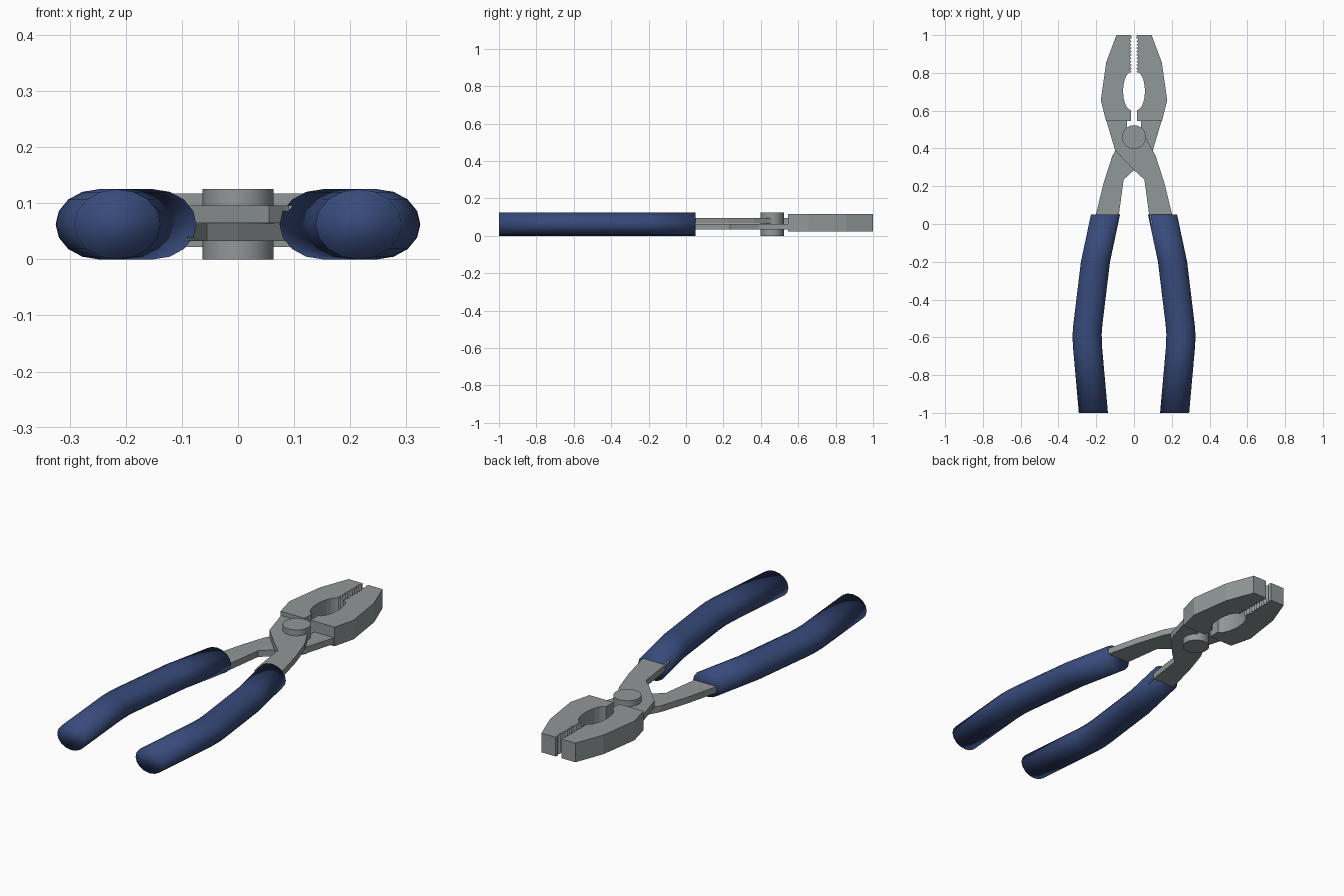
import bpy, bmesh, math
from mathutils import Vector

if "Cube" in bpy.data.objects:
    bpy.data.objects.remove(bpy.data.objects["Cube"])

def material(name, rgb):
    m = bpy.data.materials.new(name)
    m.diffuse_color = (*rgb, 1)
    m.use_nodes = True
    m.node_tree.nodes["Principled BSDF"].inputs["Base Color"].default_value = m.diffuse_color
    return m

STEEL = material("steel grey", (0.285, 0.31, 0.315))
GRIP = material("navy grip", (0.038, 0.068, 0.195))

def finish(name, bm, mat, smooth=False):
    bmesh.ops.recalc_face_normals(bm, faces=bm.faces)
    for f in bm.faces:
        f.smooth = smooth
    me = bpy.data.meshes.new(name)
    bm.to_mesh(me)
    bm.free()
    me.materials.append(mat)
    ob = bpy.data.objects.new(name, me)
    bpy.context.collection.objects.link(ob)
    return ob

def plate(name, outline, z0, z1, side):
    """Extrude an outline in the ground plane; side -1 mirrors it in x."""
    bm = bmesh.new()
    face = bm.faces.new([bm.verts.new((side * x, y, z0)) for x, y in outline])
    up = bmesh.ops.extrude_face_region(bm, geom=[face])["geom"]
    bmesh.ops.translate(bm, vec=(0, 0, z1 - z0),
                        verts=[v for v in up if isinstance(v, bmesh.types.BMVert)])
    bmesh.ops.triangulate(bm, faces=[f for f in bm.faces if len(f.verts) > 4])
    return finish(name, bm, STEEL)

def grip(name, path, rx, rz, side, n=16):
    """Oval tube along a path in the ground plane."""
    bm = bmesh.new()
    rings = []
    for x, y in path:
        ring = []
        for k in range(n):
            a = 2 * math.pi * k / n
            ring.append(bm.verts.new((side * (x + rx * math.cos(a)), y,
                                      rz + rz * math.sin(a))))
        rings.append(ring)
    for a, b in zip(rings, rings[1:]):
        for k in range(n):
            j = (k + 1) % n
            bm.faces.new((a[k], a[j], b[j], b[k]))
    bm.faces.new(rings[0])
    bm.faces.new(rings[-1])
    return finish(name, bm, GRIP, True)

# Jaw outline: outer side, pipe hole, then teeth up to the tip
jaw = [(0.016, 1.0), (0.093, 1.0), (0.147, 0.857), (0.176, 0.655), (0.148, 0.545),
       (0.016, 0.545), (0.016, 0.603)]
for k in range(1, 10):
    a = math.pi * k / 10
    jaw.append((0.014 + 0.044 * math.sin(a), 0.704 - 0.101 * math.cos(a)))
teeth, y0, y1 = 10, 0.805, 0.985
step = (y1 - y0) / teeth
for k in range(teeth):
    jaw += [(0.012, y0 + k * step), (0.023, y0 + (k + 0.5) * step)]
jaw.append((0.012, y1))

# Arm outline: from the left jaw, across the pivot, into the right grip
arm = [(-0.147, 0.55), (-0.10, 0.39), (0.0, 0.285), (0.055, 0.235), (0.08, 0.05),
       (0.09, 0.0), (0.20, 0.0), (0.202, 0.05), (0.16, 0.22), (0.115, 0.36),
       (0.055, 0.47), (0.03, 0.505), (-0.038, 0.51), (-0.038, 0.55)]

grip_path = [(0.151, 0.05), (0.204, -0.2), (0.244, -0.53), (0.248, -0.58),
             (0.247, -0.64), (0.215, -1.0)]

for side, label in ((1, "right"), (-1, "left")):
    plate(label + "_jaw", jaw, 0.022, 0.117, side)
    grip(label + "_grip", grip_path, 0.077, 0.0625, side)
plate("upper_arm", arm, 0.065, 0.096, 1)
plate("lower_arm", arm, 0.033, 0.064, -1)

# Pivot pin
bm = bmesh.new()
bmesh.ops.create_cone(bm, cap_ends=True, segments=32, radius1=0.063, radius2=0.063, depth=0.125)
bmesh.ops.translate(bm, verts=bm.verts, vec=Vector((0, 0.46, 0.0625)))
pin = finish("pivot_pin", bm, STEEL)
bpy.context.view_layer.objects.active = pin
pin.select_set(True)
bpy.ops.object.shade_smooth_by_angle(angle=math.radians(30))
